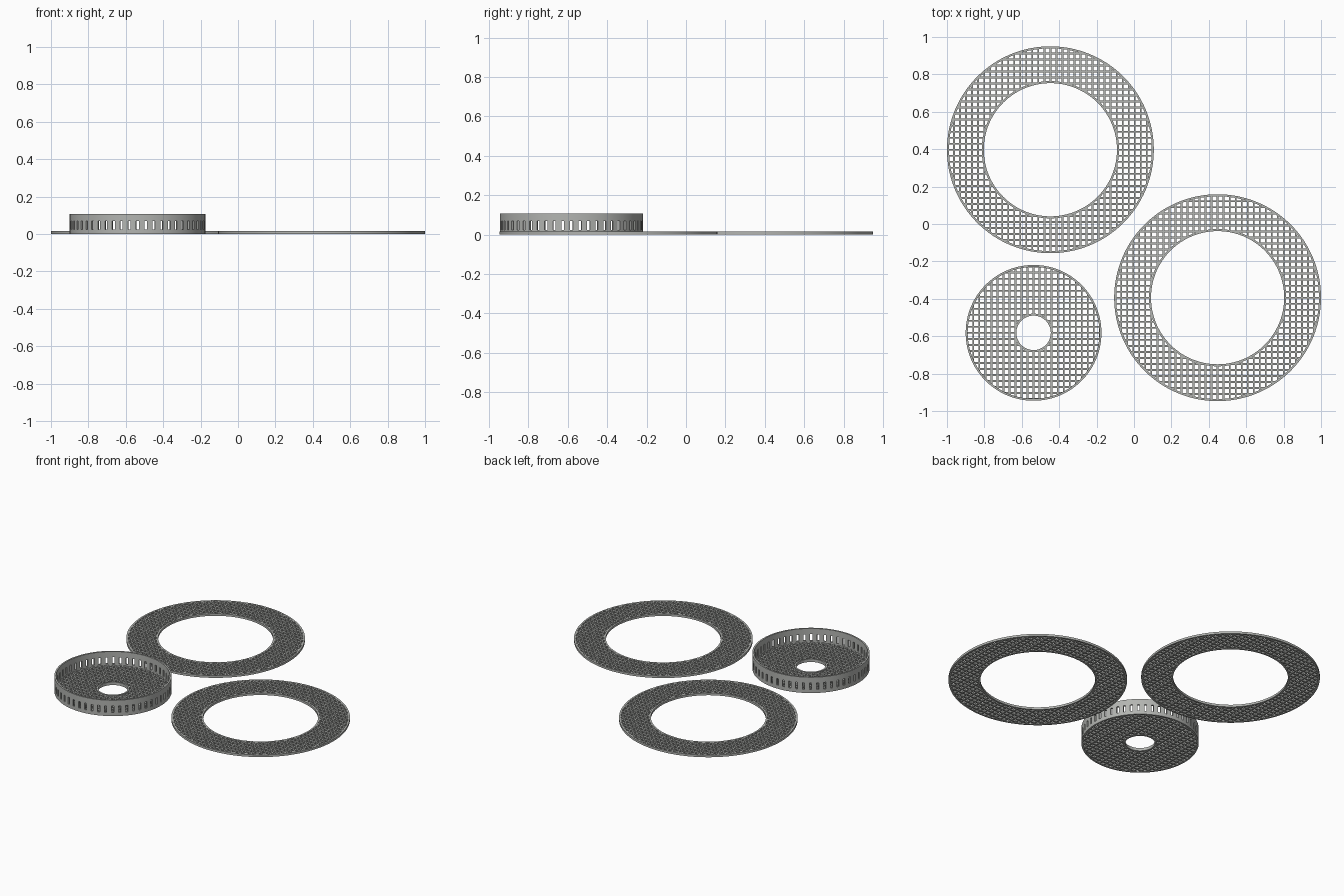
import bpy, bmesh, math

if "Cube" in bpy.data.objects:
    bpy.data.objects.remove(bpy.data.objects["Cube"])

PLATE = 0.015    # mesh plate thickness
RIM = 0.011      # rim width
PITCH = 0.0322   # mesh spacing
BAR = 0.0095     # mesh bar width
SEGS = 128

metal = bpy.data.materials.new("grey metal")
metal.diffuse_color = (0.45, 0.46, 0.44, 1)
metal.use_nodes = True
metal.node_tree.nodes["Principled BSDF"].inputs["Base Color"].default_value = metal.diffuse_color


def make_object(name, bm, loc=(0, 0, 0)):
    me = bpy.data.meshes.new(name)
    bm.to_mesh(me)
    bm.free()
    ob = bpy.data.objects.new(name, me)
    bpy.context.collection.objects.link(ob)
    me.materials.append(metal)
    ob.location = loc
    return ob


def activate(ob):
    bpy.ops.object.select_all(action='DESELECT')
    ob.select_set(True)
    bpy.context.view_layer.objects.active = ob


def smooth(ob):
    activate(ob)
    bpy.ops.object.shade_smooth_by_angle(angle=math.radians(30))


def tube(name, r_in, r_out, z0, z1, loc):
    """Ring with a rectangular section."""
    bm = bmesh.new()
    loops = []
    for i in range(SEGS):
        a = 2 * math.pi * i / SEGS
        loops.append([bm.verts.new((r * math.cos(a), r * math.sin(a), z))
                      for r, z in ((r_in, z0), (r_out, z0), (r_out, z1), (r_in, z1))])
    for i in range(SEGS):
        a, b = loops[i], loops[(i + 1) % SEGS]
        for j in range(4):
            k = (j + 1) % 4
            bm.faces.new((a[j], b[j], b[k], a[k]))
    bmesh.ops.recalc_face_normals(bm, faces=bm.faces)
    return make_object(name, bm, loc)


def solidify(ob, thickness):
    mod = ob.modifiers.new("thickness", 'SOLIDIFY')
    mod.thickness = thickness
    mod.offset = -1
    activate(ob)
    bpy.ops.object.modifier_apply(modifier=mod.name)


def mesh_plate(name, r_in, r_out, loc):
    """Square lattice trimmed to a flat ring."""
    n = math.ceil(r_out / PITCH) + 1
    lines = []
    for i in range(-n, n + 1):
        lines += [i * PITCH - BAR / 2, i * PITCH + BAR / 2]
    bm = bmesh.new()
    grid = [[bm.verts.new((x, y, PLATE)) for y in lines] for x in lines]
    for i in range(len(lines) - 1):
        for j in range(len(lines) - 1):
            if i % 2 and j % 2:      # open cell between bars
                continue
            bm.faces.new((grid[i][j], grid[i + 1][j], grid[i + 1][j + 1], grid[i][j + 1]))
    ob = make_object(name, bm, loc)
    solidify(ob, PLATE)
    cutter = tube("trim_cutter", r_in, r_out, -0.05, 0.07, loc)
    cutter.hide_render = True
    mod = ob.modifiers.new("trim", 'BOOLEAN')
    mod.operation = 'INTERSECT'
    mod.solver = 'EXACT'
    mod.object = cutter
    activate(ob)
    bpy.ops.object.modifier_apply(modifier=mod.name)
    bpy.data.objects.remove(cutter)
    return ob


def slotted_wall(name, radius, loc, slots=52, slot_width=0.0145):
    """Upright wall with a row of slots near the bottom."""
    levels = (0, 0.024, 0.069, 0.108)
    step = 2 * math.pi / slots
    half = slot_width / radius / 2
    angles = []
    for i in range(slots):
        angles += [i * step - half, i * step + half, (i + 0.5) * step]
    bm = bmesh.new()
    cols = [[bm.verts.new((radius * math.cos(a), radius * math.sin(a), z)) for z in levels]
            for a in angles]
    for i in range(len(cols)):
        a, b = cols[i], cols[(i + 1) % len(cols)]
        for j in range(3):
            if j == 1 and i % 3 == 0:    # slot opening
                continue
            bm.faces.new((a[j], b[j], b[j + 1], a[j + 1]))
    ob = make_object(name, bm, loc)
    solidify(ob, RIM)
    smooth(ob)


# Two flat mesh rings with inner and outer rims
R_OUT, R_IN = 0.553, 0.356
for label, loc in (("back_ring", (-0.447, 0.397, 0)), ("front_ring", (0.447, -0.394, 0))):
    smooth(tube(label + "_outer_rim", R_OUT - RIM, R_OUT, 0, PLATE, loc))
    smooth(tube(label + "_inner_rim", R_IN, R_IN + RIM, 0, PLATE, loc))
    mesh_plate(label + "_mesh", R_IN + RIM, R_OUT - RIM, loc)

# Basket: slotted wall, mesh floor and slightly raised rim around the centre hole
basket = (-0.537, -0.582, 0)
R_CUP, R_HOLE = 0.363, 0.092
slotted_wall("basket_wall", R_CUP, basket)
mesh_plate("basket_floor_mesh", R_HOLE + RIM, R_CUP - RIM, basket)
smooth(tube("basket_hole_rim", R_HOLE, R_HOLE + RIM, 0, 0.02, basket))
